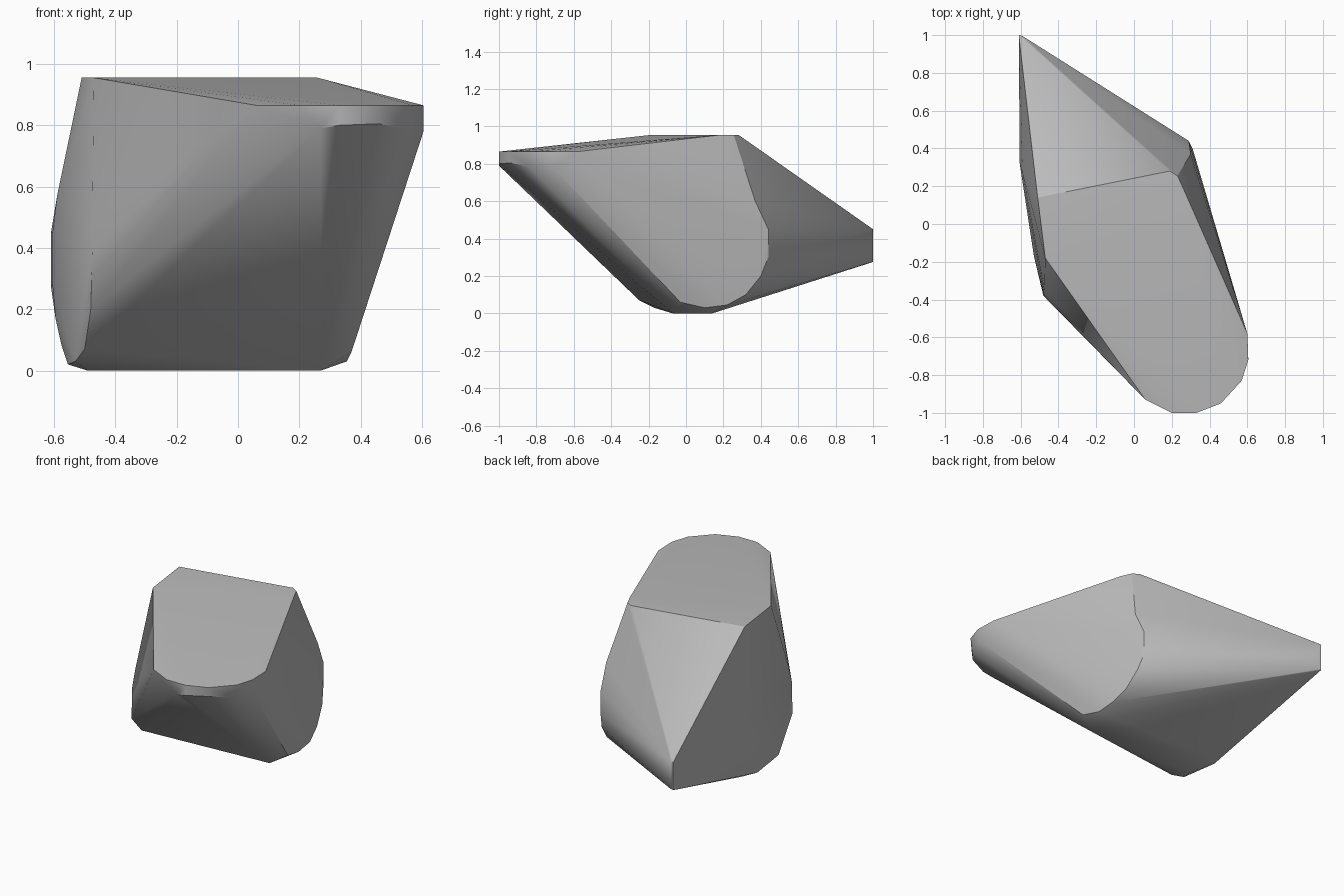
import bpy
import bmesh
import math

default_cube = bpy.data.objects.get("Cube")
if default_cube:
    bpy.data.objects.remove(default_cube, do_unlink=True)


def make_material(name, colour):
    material = bpy.data.materials.new(name)
    material.use_nodes = True
    material.diffuse_color = colour
    shader = material.node_tree.nodes["Principled BSDF"]
    shader.inputs["Base Color"].default_value = colour
    return material


def build_hull(name, points, material):
    """Wrap the corner points in a tight convex skin."""
    mesh = bpy.data.meshes.new(name)
    bm = bmesh.new()
    for point in points:
        bm.verts.new(point)
    bmesh.ops.convex_hull(bm, input=bm.verts[:], use_existing_faces=False)
    loose = [v for v in bm.verts if not v.link_faces]
    bmesh.ops.delete(bm, geom=loose, context="VERTS")
    bmesh.ops.dissolve_limit(bm, angle_limit=math.radians(1),
                             verts=bm.verts[:], edges=bm.edges[:])
    bmesh.ops.recalc_face_normals(bm, faces=bm.faces[:])
    bm.to_mesh(mesh)
    bm.free()
    mesh.materials.append(material)
    rock = bpy.data.objects.new(name, mesh)
    bpy.context.collection.objects.link(rock)
    bpy.ops.object.select_all(action="DESELECT")
    rock.select_set(True)
    bpy.context.view_layer.objects.active = rock
    bpy.ops.object.shade_smooth_by_angle(angle=math.radians(30))
    return rock


# Rounded overhanging nose: upper rim and slightly inset lower rim
nose_outline = [(.06, -.93), (.20, -1), (.33, -1), (.46, -.95),
                (.57, -.83), (.605, -.72), (.60, -.58)]
nose_rim = [(x, y, .865) for x, y in nose_outline]
nose_lower = [(.10, -.88, .785), (.20, -.98, .81), (.27, -1, .79),
              (.33, -1, .80), (.46, -.94, .805), (.55, -.84, .785),
              (.605, -.71, .78)]

# Flat crown
crown = [(.23, .255, .955), (.19, .28, .955), (.26, .19, .955),
         (-.47, -.18, .955), (-.51, .14, .955)]

# Rounded cheek on the left side
left_cheek = [(.30, .37, .60), (.29, .44, .45), (.29, .44, .30),
              (.31, .40, .20), (.33, .32, .10), (.35, .22, .045),
              (.355, .10, .03), (.37, -.03, .06)]

# Rounded cheek on the right side
right_cheek = [(-.475, -.35, .50), (-.475, -.38, .40), (-.48, -.38, .20),
               (-.50, -.25, .07), (-.53, -.17, .03), (-.555, .08, .02),
               (-.575, .18, .08), (-.595, .27, .17), (-.605, .32, .28),
               (-.605, .32, .45), (-.59, .27, .57)]

# Narrow tail at the back and flat base
tail = [(x, y, z) for z in (.275, .45) for x, y in ((-.61, 1), (-.59, .995))]
base = [(x, y, 0) for x in (-.49, .27) for y in (-.07, .14)]

stone = make_material("stone grey", (.5, .5, .5, 1))
build_hull("rock", nose_rim + nose_lower + crown + left_cheek
           + right_cheek + tail + base, stone)
